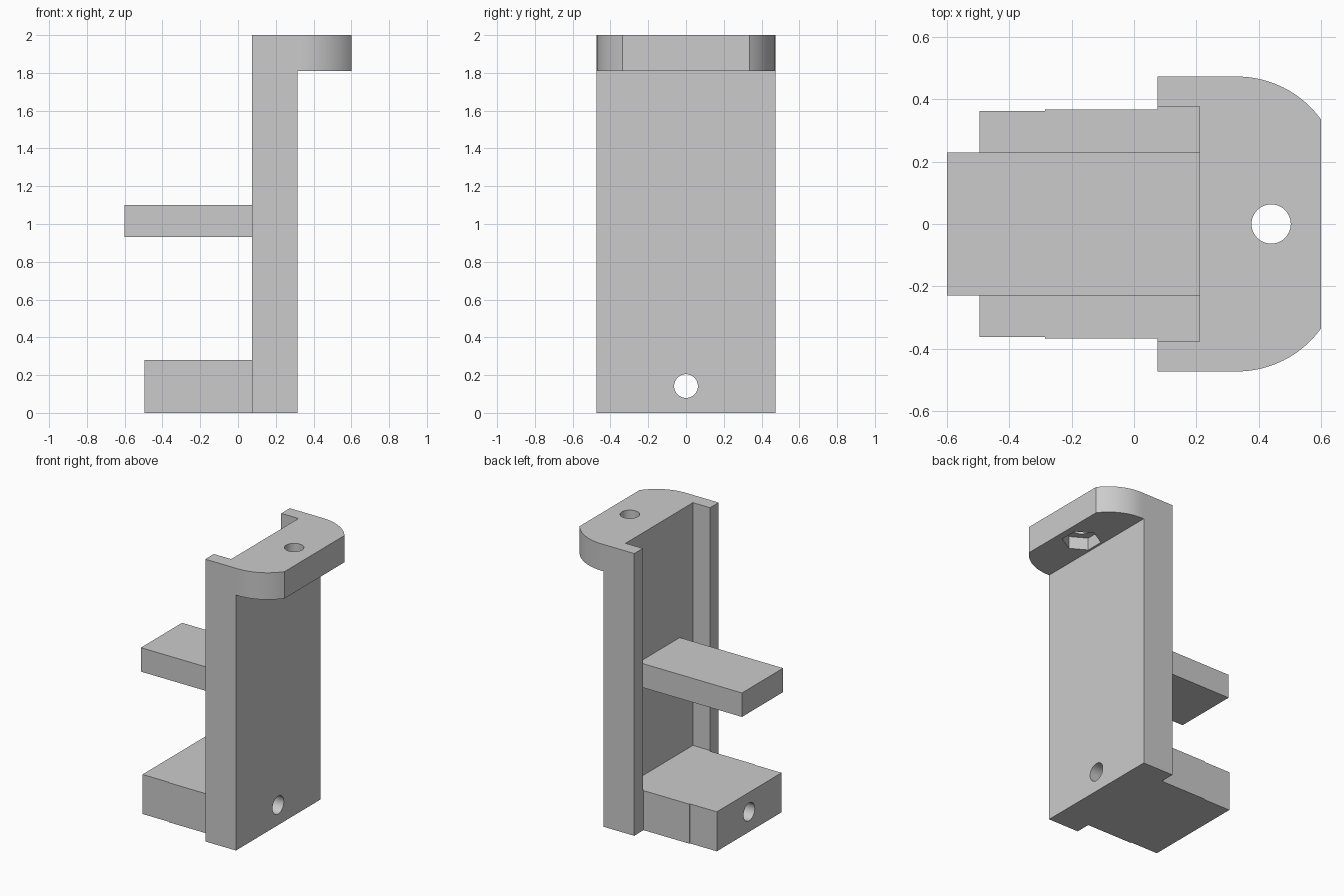
import bpy
import math
from mathutils import Matrix

cube = bpy.data.objects.get("Cube")
if cube:
    bpy.data.objects.remove(cube, do_unlink=True)

GREY = (0.6, 0.6, 0.6, 1.0)
mat = bpy.data.materials.new("plain grey")
mat.use_nodes = True
mat.diffuse_color = GREY
mat.node_tree.nodes["Principled BSDF"].inputs["Base Color"].default_value = GREY


def prism(name, outline, z0, z1):
    """Extrude a counter-clockwise xy outline from z0 to z1."""
    n = len(outline)
    verts = [(x, y, z) for z in (z0, z1) for x, y in outline]
    faces = [list(range(n))[::-1], list(range(n, 2 * n))]
    faces += [(i, (i + 1) % n, n + (i + 1) % n, n + i) for i in range(n)]
    mesh = bpy.data.meshes.new(name)
    mesh.from_pydata(verts, [], faces)
    mesh.materials.append(mat)
    obj = bpy.data.objects.new(name, mesh)
    bpy.context.collection.objects.link(obj)
    return obj


def mirrored(half):
    """Complete a +y half outline, listed from +x to -x, across y = 0."""
    return half + [(x, -y) for x, y in reversed(half)]


def circle(cx, cy, r, n, turn=0.0):
    angles = [turn + math.tau * i / n for i in range(n)]
    return [(cx + r * math.cos(a), cy + r * math.sin(a)) for a in angles]


def combine(obj, other, operation):
    mod = obj.modifiers.new(operation.lower(), 'BOOLEAN')
    mod.object, mod.operation, mod.solver = other, operation, 'EXACT'


def finish(obj):
    """Bake the booleans and keep only the curved walls smooth."""
    bpy.context.view_layer.update()
    graph = bpy.context.evaluated_depsgraph_get()
    obj.data = bpy.data.meshes.new_from_object(obj.evaluated_get(graph))
    obj.modifiers.clear()
    bpy.ops.object.select_all(action='DESELECT')
    obj.select_set(True)
    bpy.context.view_layer.objects.active = obj
    bpy.ops.object.shade_smooth_by_angle(angle=math.radians(30))


WIDE, INNER = 0.473, 0.377       # half widths of the channel
FRONT, WEB, BACK = 0.075, 0.21, 0.315

# Upright channel, open towards -x
channel = prism("upright_channel", mirrored(
    [(BACK, WIDE), (FRONT, WIDE), (FRONT, INNER), (WEB, INNER)]), 0, 2)

# Top lug with rounded corners, merged into the channel
RADIUS = 0.333
start = math.asin((0.335 - (WIDE - RADIUS)) / RADIUS)
arc = []
for i in range(17):
    a = start + (math.pi / 2 - start) * i / 16
    arc.append((0.6 - RADIUS * (math.cos(start) - math.cos(a)),
                WIDE - RADIUS + RADIUS * math.sin(a)))
lug = prism("top_lug", mirrored(arc + [(0.26, WIDE)]), 1.81, 2)
combine(channel, lug, 'UNION')

# Bolt hole and hexagonal nut pocket in the lug
bolt_hole = prism("bolt_hole", circle(0.44, 0, 0.063, 48), 1.7, 2.1)
nut_pocket = prism("nut_pocket", circle(0.44, 0, 0.126, 6, math.pi / 2), 1.7, 1.897)
combine(channel, bolt_hole, 'DIFFERENCE')
combine(channel, nut_pocket, 'DIFFERENCE')

# Stepped foot block and middle shelf
foot = prism("foot_block", mirrored(
    [(WEB, INNER), (FRONT, INNER), (FRONT, 0.368), (-0.285, 0.368),
     (-0.285, 0.362), (-0.495, 0.362)]), 0, 0.28)
shelf = prism("middle_shelf", mirrored([(WEB, 0.23), (-0.6, 0.23)]), 0.93, 1.1)

# Long horizontal hole through the foot and channel
cross_hole = prism("cross_hole", circle(0, 0, 0.063, 48), -1, 1)
cross_hole.data.transform(
    Matrix.Translation((0, 0, 0.142)) @ Matrix.Rotation(math.pi / 2, 4, 'Y'))
for part in (channel, foot):
    combine(part, cross_hole, 'DIFFERENCE')

for part in (channel, foot, shelf):
    finish(part)
for helper in (lug, bolt_hole, nut_pocket, cross_hole):
    bpy.data.objects.remove(helper, do_unlink=True)
